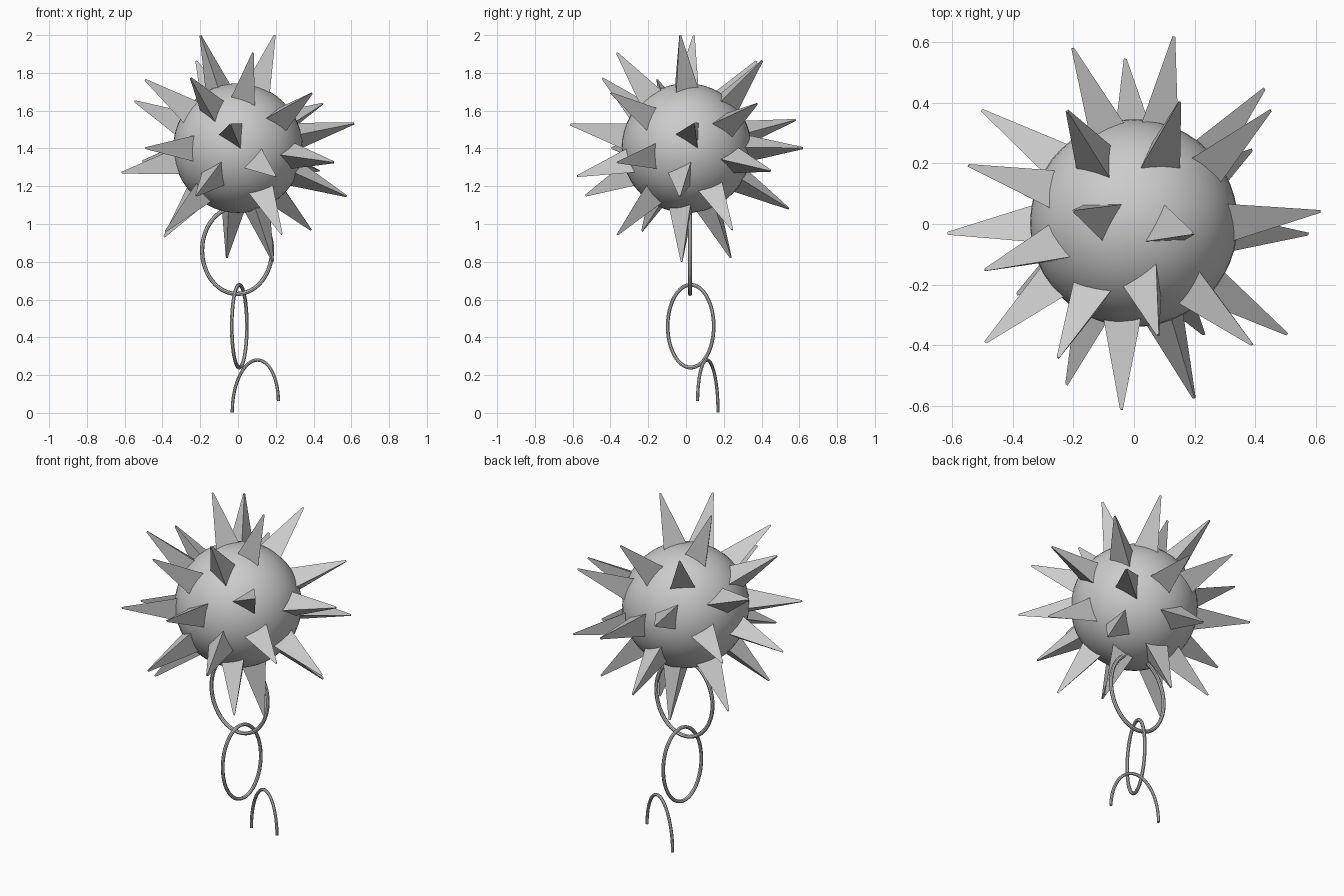
import bpy, bmesh, math
from mathutils import Vector, Matrix

if "Cube" in bpy.data.objects:
    bpy.data.objects.remove(bpy.data.objects["Cube"])

CENTRE = Vector((0, 0.003, 1.402))

# ball
bpy.ops.mesh.primitive_uv_sphere_add(segments=48, ring_count=24, radius=0.343, location=CENTRE)
bpy.context.object.name = "ball"
bpy.ops.object.shade_smooth()

# spike tips relative to the ball centre, with roll in degrees where it differs
UP, LEVEL = 42, -33
TIPS = [
    ((-.20, .04, .60), UP), ((.195, -.035, .60), UP), ((.08, -.37, .505), LEVEL),
    ((-.49, -.155, .36), LEVEL), ((-.25, -.445, .37), LEVEL), ((-.55, .19, .25), LEVEL),
    ((-.22, .37, .46), 5), ((.39, -.40, .29), LEVEL), ((.45, .373, .235), LEVEL),
    ((.615, .04, .13), LEVEL), ((-.49, -.395, 0), LEVEL), ((-.615, -.035, -.13), LEVEL),
    ((-.04, -.615, .125), LEVEL), ((.20, -.58, -.15), -10), ((.505, -.365, -.075), LEVEL),
    ((.575, -.035, -.255), LEVEL), ((.43, .445, -.12), LEVEL), ((-.22, -.53, -.25), LEVEL),
    ((-.385, -.235, -.44), LEVEL), ((-.06, .235, -.58), LEVEL), ((.385, .24, -.43), LEVEL),
    ((.23, -.365, -.455), LEVEL), ((.185, -.025, -.60), LEVEL), ((.13, .615, 0), LEVEL),
    ((-.205, .58, .15), LEVEL), ((-.03, .54, -.32), LEVEL), ((.15, .40, .463), LEVEL),
    ((-.505, .373, -.07), LEVEL), ((-.39, .155, -.47), LEVEL),
]

# three-sided spikes
BASE, TIP = 0.325, 0.63
bm = bmesh.new()
for tip, roll in TIPS:
    d = Vector(tip).normalized()
    turn = d.to_track_quat('Z', 'Y').to_matrix().to_4x4() @ Matrix.Rotation(math.radians(roll), 4, 'Z')
    place = Matrix.Translation(CENTRE + d * (BASE + TIP) / 2) @ turn
    bmesh.ops.create_cone(bm, cap_ends=True, segments=3, radius1=0.081, radius2=0.006,
                          depth=TIP - BASE, matrix=place)
mesh = bpy.data.meshes.new("spikes")
bm.to_mesh(mesh)
bm.free()
bpy.context.collection.objects.link(bpy.data.objects.new("spikes", mesh))


def link(name, mid, side, up, radius, closed=True):
    """Round wire bent along an ellipse, or along its upper half."""
    n = 64 if closed else 33
    curve = bpy.data.curves.new(name, 'CURVE')
    curve.dimensions = '3D'
    curve.bevel_depth = radius
    curve.bevel_resolution = 2
    curve.use_fill_caps = not closed
    s = curve.splines.new('POLY')
    s.points.add(n - 1)
    for i, p in enumerate(s.points):
        a = 2 * math.pi * i / n if closed else math.pi * i / (n - 1)
        p.co = (*(Vector(mid) + math.cos(a) * Vector(side) + math.sin(a) * Vector(up)), 1)
    s.use_cyclic_u = closed
    ob = bpy.data.objects.new(name, curve)
    bpy.context.collection.objects.link(ob)
    bpy.ops.object.select_all(action='DESELECT')
    ob.select_set(True)
    bpy.context.view_layer.objects.active = ob
    bpy.ops.object.convert(target='MESH')
    bpy.ops.object.shade_smooth_by_angle()


# chain
link("upper_link", (-.005, .022, .86), (.185, 0, 0), (0, 0, .23), .011)
link("middle_link", (.007, .025, .459), (.04, .122, 0), (0, 0, .219), .010)
link("broken_link", (.092, .115, .033), (.122, -.054, .031), (-.004, .003, .245), .009, closed=False)
